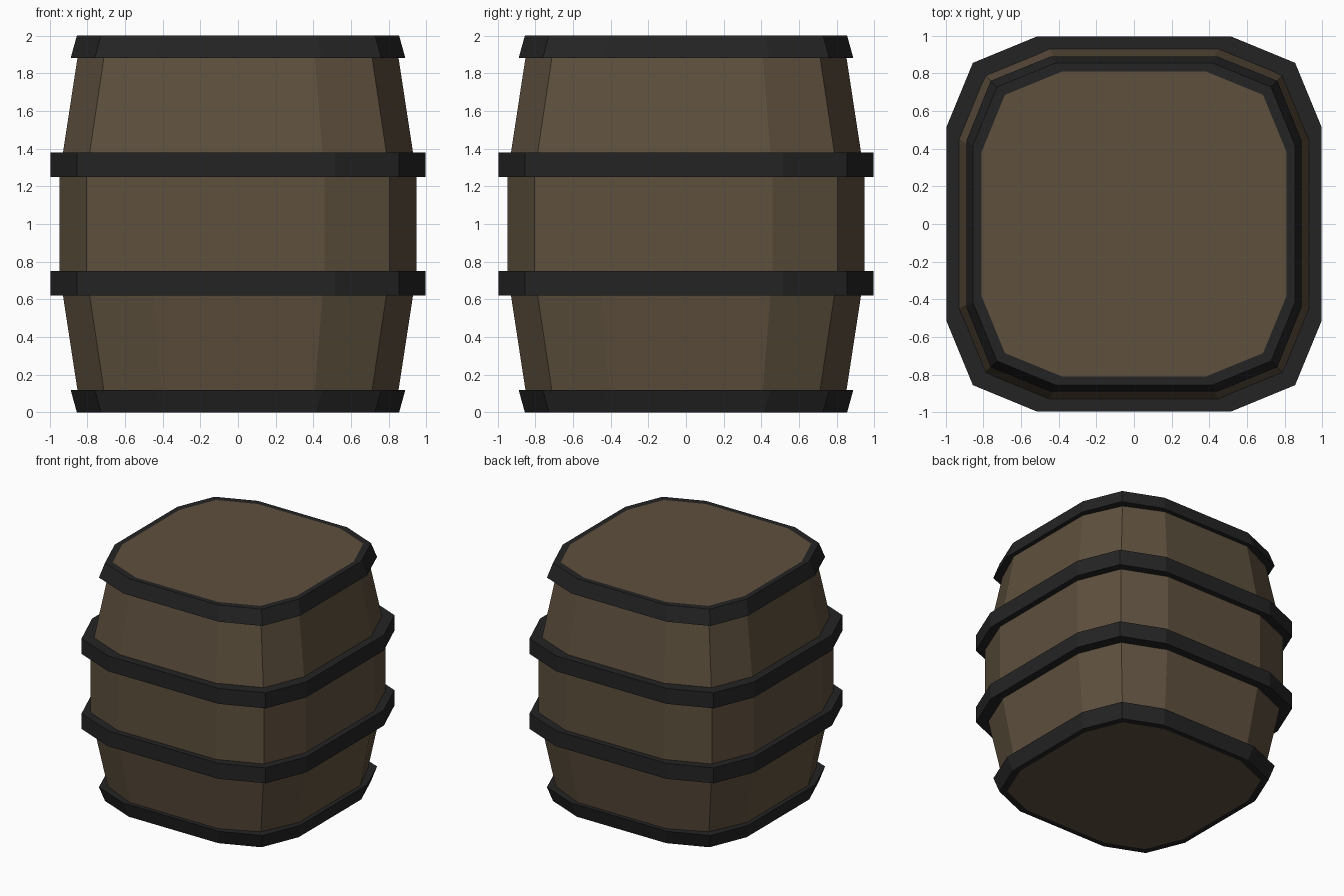
import bpy, bmesh

if "Cube" in bpy.data.objects:
    bpy.data.objects.remove(bpy.data.objects["Cube"])


def material(name, rgb):
    m = bpy.data.materials.new(name)
    m.diffuse_color = (*rgb, 1.0)
    m.use_nodes = True
    m.node_tree.nodes["Principled BSDF"].inputs["Base Color"].default_value = m.diffuse_color
    return m


wood = material("brown wood", (0.112, 0.080, 0.048))
iron = material("dark iron", (0.0175, 0.0175, 0.0175))


def ring(bm, z, side, flat, corner):
    """Twelve-sided rounded square: side distance, half flat width, corner point."""
    verts = []
    x_axis = (1, 0)
    for _ in range(4):
        ux, uy = x_axis
        for p, q in ((side, flat), (corner, corner), (flat, side)):
            verts.append(bm.verts.new((p * ux - q * uy, p * uy + q * ux, z)))
        x_axis = (-uy, ux)
    return verts


def loft(name, sections, mat, closed=False):
    """Bridge rings together; either cap the ends or close into a hoop."""
    bm = bmesh.new()
    rings = [ring(bm, *s) for s in sections]
    pairs = list(zip(rings, rings[1:]))
    if closed:
        pairs.append((rings[-1], rings[0]))
    else:
        bm.faces.new(rings[0])
        bm.faces.new(rings[-1])
    for lo, hi in pairs:
        for i in range(12):
            j = (i + 1) % 12
            bm.faces.new((lo[i], lo[j], hi[j], hi[i]))
    bmesh.ops.recalc_face_normals(bm, faces=bm.faces)
    mesh = bpy.data.meshes.new(name)
    bm.to_mesh(mesh)
    bm.free()
    mesh.materials.append(mat)
    bpy.context.collection.objects.link(bpy.data.objects.new(name, mesh))


# Bulging wooden body with flush lid and base
half = [(1.26, 0.947, 0.458, 0.805), (1.90, 0.849, 0.406, 0.709), (2.0, 0.81, 0.38, 0.685)]
loft("barrel_body", [(2 - z, *r) for z, *r in reversed(half)] + half, wood)

# Belly hoops
for name, z in (("lower_hoop", 0.62), ("upper_hoop", 1.25)):
    inner, outer = (0.90, 0.44, 0.765), (0.995, 0.515, 0.855)
    loft(name, [(z, *inner), (z, *outer), (z + 0.13, *outer), (z + 0.13, *inner)], iron, True)

# Tapered end rims
rim = [(2.0, 0.81, 0.38, 0.685), (2.0, 0.855, 0.415, 0.727),
       (1.88, 0.888, 0.445, 0.76), (1.88, 0.83, 0.395, 0.695)]
loft("top_rim", rim, iron, True)
loft("bottom_rim", [(2 - z, *r) for z, *r in rim], iron, True)
